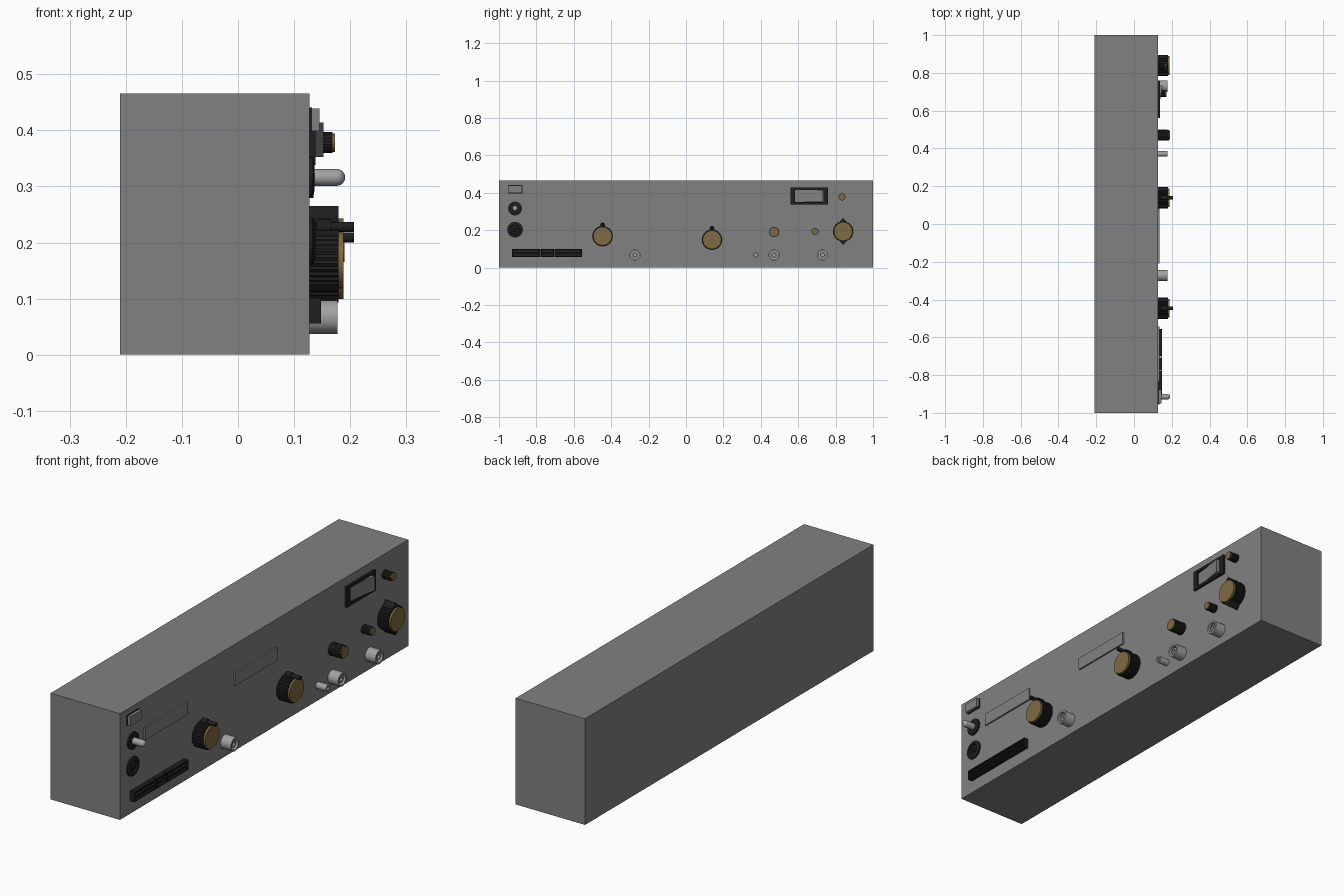
import bpy, bmesh, math
from mathutils import Matrix, Vector

if "Cube" in bpy.data.objects:
    bpy.data.objects.remove(bpy.data.objects["Cube"])

PX = 0.127  # panel plane, controls protrude along +x


def mat(name, c):
    m = bpy.data.materials.new(name)
    m.diffuse_color = (*c, 1)
    m.use_nodes = True
    m.node_tree.nodes["Principled BSDF"].inputs["Base Color"].default_value = m.diffuse_color
    return m


GREY = mat("case grey", (0.22, 0.22, 0.22))
METAL = mat("light metal", (0.36, 0.36, 0.36))
BLACK = mat("black plastic", (0.013, 0.013, 0.013))
GOLD = mat("brass cap", (0.21, 0.145, 0.05))


def finish(bm, name, m, smooth=False):
    bmesh.ops.recalc_face_normals(bm, faces=bm.faces)
    me = bpy.data.meshes.new(name)
    bm.to_mesh(me)
    bm.free()
    me.materials.append(m)
    ob = bpy.data.objects.new(name, me)
    bpy.context.collection.objects.link(ob)
    if smooth:
        bpy.context.view_layer.objects.active = ob
        ob.select_set(True)
        bpy.ops.object.shade_smooth_by_angle(angle=math.radians(35))
        ob.select_set(False)
    return ob


def box(name, x, y, z, m):
    bm = bmesh.new()
    bmesh.ops.create_cube(bm, size=1)
    for v in bm.verts:
        v.co = [(a[0] + a[1]) / 2 + c * (a[1] - a[0]) for a, c in zip((x, y, z), v.co)]
    return finish(bm, name, m)


def lathe(name, y, z, prof, m, n=32):
    """Spin (x, radius) profile around the x axis through (y, z)."""
    bm = bmesh.new()
    vs = [bm.verts.new((x, y + r, z)) for x, r in prof]
    es = [bm.edges.new(p) for p in zip(vs, vs[1:])]
    bmesh.ops.spin(bm, geom=vs + es, cent=(0, y, z), axis=(1, 0, 0),
                   angle=2 * math.pi, steps=n, use_duplicate=False)
    bmesh.ops.remove_doubles(bm, verts=bm.verts, dist=1e-5)
    return finish(bm, name, m, True)


def prism(name, pts, direction, m):
    """Extrude a planar polygon."""
    bm = bmesh.new()
    f = bm.faces.new([bm.verts.new(p) for p in pts])
    g = bmesh.ops.extrude_face_region(bm, geom=[f])["geom"]
    bmesh.ops.translate(bm, vec=direction, verts=[v for v in g if isinstance(v, bmesh.types.BMVert)])
    return finish(bm, name, m)


def fluted(name, y, z, r, x0, x1, n=32):
    """Knob skirt with grip ridges."""
    pts = []
    for i in range(2 * n):
        a = math.pi * i / n
        q = r if i % 2 else r * 0.95
        pts.append((x0, y + q * math.cos(a), z + q * math.sin(a)))
    return prism(name, pts, (x1 - x0, 0, 0), BLACK)


# Case
box("case", (-0.21, PX), (-1, 1), (0, 0.466), GREY)

# Display windows
for i, y in enumerate((-0.834, -0.209)):
    box(f"display_window_{i}", (PX, 0.134), (y, y + 0.292), (0.288, 0.344), GREY)

# Indicator lamp
box("lamp_frame", (PX, 0.132), (-0.953, -0.875), (0.397, 0.441), BLACK)
box("lamp_lens", (PX, 0.145), (-0.951, -0.877), (0.399, 0.439), GREY)

# Toggle switch
lathe("toggle_collar", -0.914, 0.316,
      [(PX, 0), (PX, 0.037), (0.134, 0.037), (0.136, 0.024), (0.134, 0)], BLACK)
lever = [(0.13, 0.0), (0.13, 0.015), (0.176, 0.015)]
lever += [(0.176 + 0.015 * math.sin(a), 0.015 * math.cos(a))
          for a in (math.pi * k / 12 for k in range(1, 7))]
lathe("toggle_lever", -0.914, 0.316, lever, METAL)

# Round socket with a recess
lathe("round_socket", -0.914, 0.203,
      [(PX, 0), (PX, 0.042), (0.133, 0.042), (0.138, 0.033), (0.138, 0.026),
       (0.13, 0.024), (0.13, 0.01), (0.138, 0.008), (0.138, 0)], BLACK)

# Terminal strip in three sections, each a tray with rails
for i, (a, b) in enumerate(((-0.93, -0.779), (-0.775, -0.706), (-0.702, -0.556))):
    box(f"terminal_base_{i}", (PX, 0.138), (a, b), (0.056, 0.1), BLACK)
    for j, z in enumerate((0.056, 0.075, 0.094)):
        box(f"terminal_rail_{i}_{j}", (PX, 0.148), (a, b), (z, z + 0.006), BLACK)
    for j, y in enumerate((a, b - 0.006)):
        box(f"terminal_end_{i}_{j}", (PX, 0.148), (y, y + 0.006), (0.056, 0.1), BLACK)

# Large tuning knobs with crank pins
for i, (y, z) in enumerate(((-0.446, 0.168), (0.139, 0.149))):
    fluted(f"tuning_knob_{i}", y, z, 0.056, PX, 0.179)
    lathe(f"tuning_cap_{i}", y, z, [(0.17, 0), (0.17, 0.05), (0.188, 0.05), (0.188, 0)], GOLD)
    zc = z + 0.06
    lathe(f"crank_pin_{i}", y, zc,
          [(0.14, 0), (0.14, 0.013), (0.166, 0.013), (0.166, 0.009), (0.207, 0.009), (0.207, 0)],
          BLACK, 20)

# Selector knob with two pointed ends
ys, zs = 0.84, 0.193
fluted("selector_knob", ys, zs, 0.056, PX, 0.179)
prism("selector_pointer", [(PX, ys + a, zs + b) for a, b in
                           ((0, 0.072), (-0.028, 0.04), (-0.028, -0.04),
                            (0, -0.072), (0.028, -0.04), (0.028, 0.04))], (0.052, 0, 0), BLACK)
lathe("selector_cap", ys, zs, [(0.17, 0), (0.17, 0.05), (0.188, 0.05), (0.188, 0)], GOLD)

# Small knobs
for i, (y, z, r, x) in enumerate(((0.471, 0.19, 0.028, 0.19), (0.69, 0.193, 0.019, 0.173),
                                  (0.834, 0.378, 0.019, 0.173))):
    fluted(f"small_knob_{i}", y, z, r, PX, x - 0.005, 20)
    lathe(f"small_cap_{i}", y, z, [(x - 0.01, 0), (x - 0.01, r * 0.88), (x, r * 0.88), (x, 0)], GOLD)

# Coaxial sockets: hollow sleeve, core with bore
for i, y in enumerate((-0.273, 0.471, 0.73)):
    lathe(f"coax_socket_{i}", y, 0.067,
          [(PX, 0), (PX, 0.03), (0.177, 0.03), (0.177, 0.022), (0.145, 0.022), (0.145, 0.015),
           (0.172, 0.015), (0.172, 0.008), (0.15, 0.008), (0.15, 0)], METAL)
lathe("jack_socket", 0.372, 0.067,
      [(PX, 0), (PX, 0.015), (0.177, 0.015), (0.177, 0.008), (0.14, 0.008), (0.14, 0)], METAL)

# Power rocker: dark bezel and concave tilted paddle
for n, y, z in (("left", (0.56, 0.584), (0.338, 0.428)), ("right", (0.736, 0.76), (0.338, 0.428)),
                ("bottom", (0.584, 0.736), (0.338, 0.35)), ("top", (0.584, 0.736), (0.416, 0.428))):
    box(f"rocker_bezel_{n}", (PX, 0.138), y, z, BLACK)
prof = [(PX, 0.588)]
for k in range(11):
    t = k / 10
    prof.append((0.131 + 0.021 * t - 0.03 * t * (1 - t) * 0.4, 0.588 + 0.144 * t))
prof.append((PX, 0.732))
prism("rocker_paddle", [(x, y, 0.352) for x, y in prof], (0, 0, 0.062), GREY)
